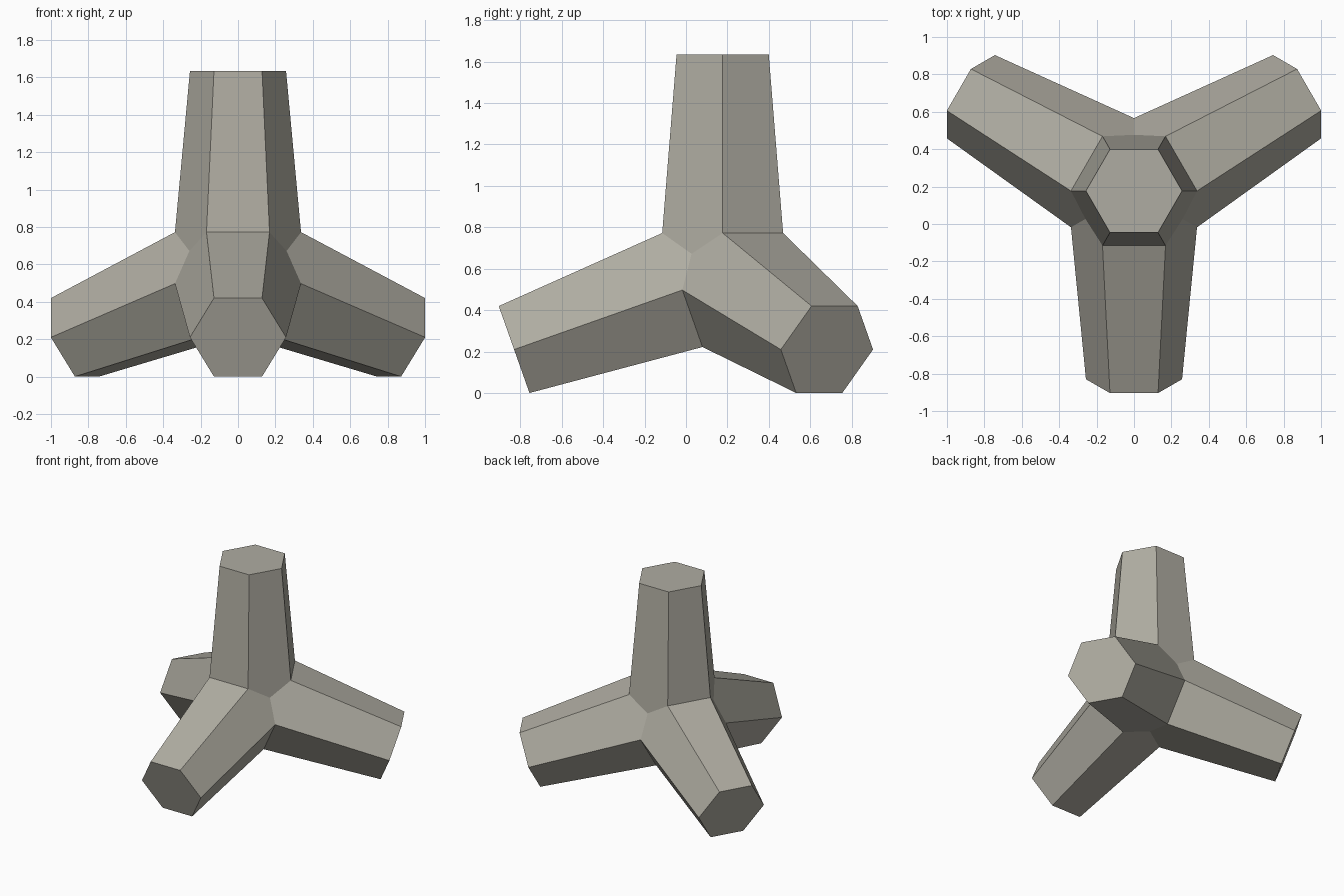
import bpy, bmesh, math
from mathutils import Vector

cube = bpy.data.objects.get("Cube")
if cube:
    bpy.data.objects.remove(cube, do_unlink=True)

CENTER = Vector((0, 0.177, 0.566))
LEG_LENGTH = 1.068
BASE_RADIUS = 0.337
TIP_RADIUS = 0.257
BASE_HEIGHT = BASE_RADIUS * math.sqrt(6) / 4   # core is a truncated tetrahedron
SIN_T, COS_T = math.sqrt(8) / 3, 1 / 3

# Four tetrahedral leg directions: up, front, back left, back right
dirs = [Vector((0, 0, 1))]
for angle in (-90, 30, 150):
    a = math.radians(angle)
    dirs.append(Vector((SIN_T * math.cos(a), SIN_T * math.sin(a), -COS_T)))

# Depth of the crotch point where three side planes meet
slope = math.cos(math.pi / 6) * (BASE_RADIUS - TIP_RADIUS) / (LEG_LENGTH - BASE_HEIGHT)
crotch = (math.cos(math.pi / 6) * BASE_RADIUS + slope * BASE_HEIGHT) / (SIN_T + slope * COS_T)

bm = bmesh.new()


def add_leg(d, neighbour):
    """Tapered six-sided leg; every second side runs down to a crotch point."""
    p = (neighbour - d * neighbour.dot(d)).normalized()
    q = d.cross(p)

    def around(degrees):
        a = math.radians(degrees)
        return p * math.cos(a) + q * math.sin(a)

    def ring(height, radius):
        return [bm.verts.new(CENTER + d * height + around(60 * k - 30) * radius)
                for k in range(6)]

    base, tip = ring(BASE_HEIGHT, BASE_RADIUS), ring(LEG_LENGTH, TIP_RADIUS)
    bm.faces.new(tip)
    for k in range(6):
        n = (k + 1) % 6
        side = [tip[k], base[k], base[n], tip[n]]
        if k % 2:
            point = CENTER + (around(60 * k) * SIN_T + d * COS_T) * crotch
            side.insert(2, bm.verts.new(point))
        bm.faces.new(side)


for i, d in enumerate(dirs):
    add_leg(d, dirs[(i + 1) % 4])

# Weld the legs into one closed body
bmesh.ops.remove_doubles(bm, verts=bm.verts, dist=0.001)
bmesh.ops.recalc_face_normals(bm, faces=bm.faces)
mesh = bpy.data.meshes.new("four_legged_block")
bm.to_mesh(mesh)
bm.free()

# Concrete colour
concrete = bpy.data.materials.new("concrete_grey")
concrete.use_nodes = True
colour = (0.43, 0.415, 0.36, 1)
concrete.diffuse_color = colour
concrete.node_tree.nodes["Principled BSDF"].inputs["Base Color"].default_value = colour
mesh.materials.append(concrete)

block = bpy.data.objects.new("four_legged_block", mesh)
bpy.context.collection.objects.link(block)
